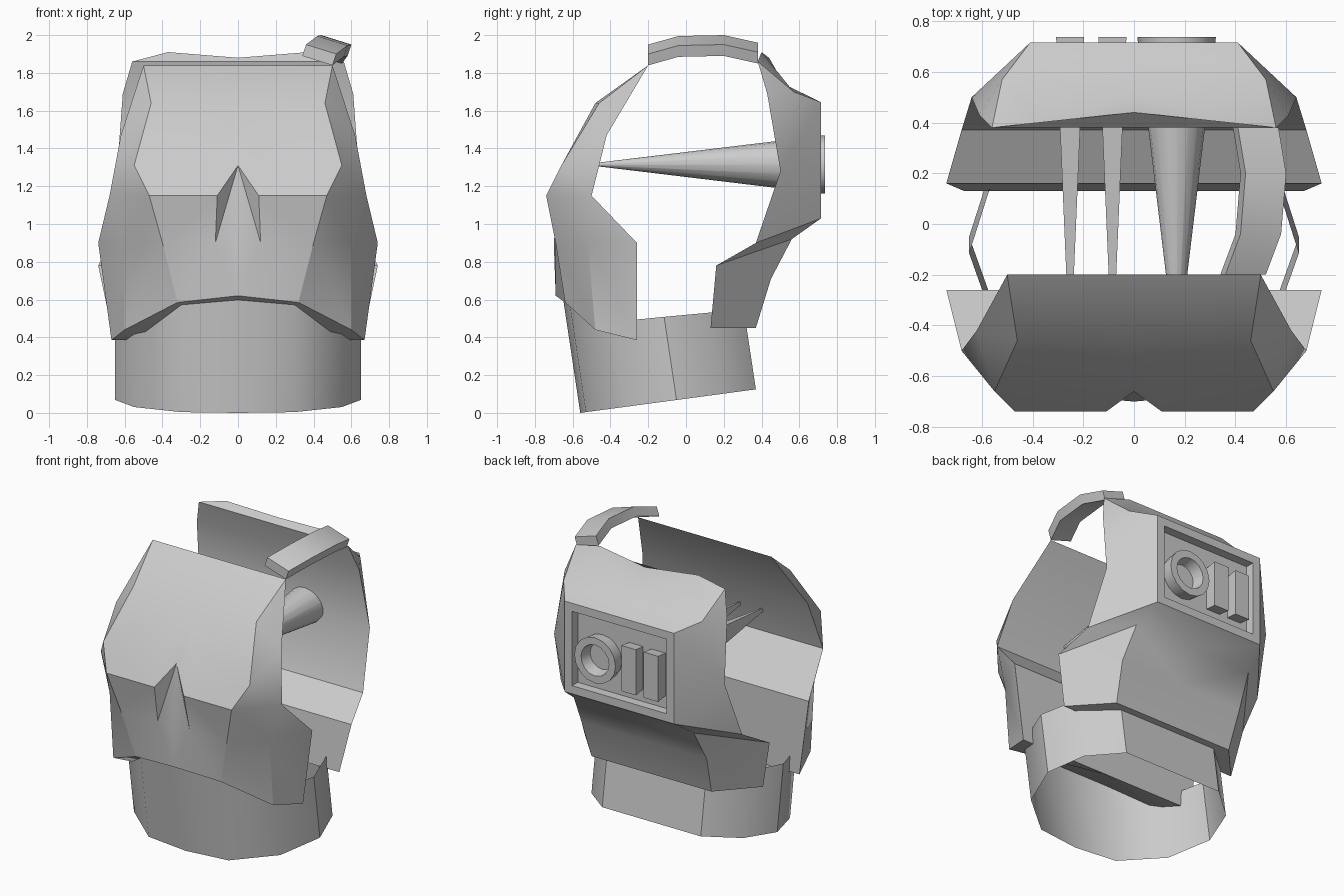
import bpy
import bmesh
import math
from mathutils import Vector

default_cube = bpy.data.objects.get("Cube")
if default_cube:
    bpy.data.objects.remove(default_cube, do_unlink=True)

# Single plain grey
grey = bpy.data.materials.new("plain grey")
grey.use_nodes = True
grey.diffuse_color = (0.6, 0.6, 0.6, 1)
grey.node_tree.nodes["Principled BSDF"].inputs["Base Color"].default_value = (0.6, 0.6, 0.6, 1)


def finish(name, bm, angle=30):
    """Turn a bmesh into a shaded, coloured object."""
    mesh = bpy.data.meshes.new(name)
    bm.to_mesh(mesh)
    bm.free()
    obj = bpy.data.objects.new(name, mesh)
    bpy.context.collection.objects.link(obj)
    mesh.materials.append(grey)
    bpy.ops.object.select_all(action='DESELECT')
    obj.select_set(True)
    bpy.context.view_layer.objects.active = obj
    bpy.ops.object.shade_smooth_by_angle(angle=math.radians(angle))
    return obj


def half_shell(points, faces, rail):
    """Build one half from named points, close it with panels ruled across
    the rail to the centre plane, and mirror it in x."""
    bm = bmesh.new()
    points = dict(points)
    for key in rail:
        points["mid_" + key] = (0, points[key][1], points[key][2])
    verts = {key: bm.verts.new(co) for key, co in points.items()}
    for face in faces:
        bm.faces.new([verts[key] for key in face.split()])
    for a, b in zip(rail, rail[1:]):
        bm.faces.new([verts[a], verts[b], verts["mid_" + b], verts["mid_" + a]])
    bmesh.ops.mirror(bm, geom=bm.verts[:] + bm.edges[:] + bm.faces[:],
                     axis='X', merge_dist=0.001)
    bmesh.ops.remove_doubles(bm, verts=bm.verts[:], dist=0.001)
    bmesh.ops.recalc_face_normals(bm, faces=bm.faces[:])
    return bm


def loft(name, sections, caps=True, angle=30):
    """Skin a row of closed sections with equal point counts."""
    bm = bmesh.new()
    rings = [[bm.verts.new(co) for co in section] for section in sections]
    count = len(rings[0])
    for low, high in zip(rings, rings[1:]):
        for i in range(count):
            j = (i + 1) % count
            bm.faces.new([low[i], low[j], high[j], high[i]])
    if caps:
        bm.faces.new(rings[0])
        bm.faces.new(rings[-1])
    bmesh.ops.recalc_face_normals(bm, faces=bm.faces[:])
    return finish(name, bm, angle)


# Front face guard: brow, flat visor, nose ridge and cheeks
front_points = {
    "crown": (0.5, -0.2, 1.84), "temple": (0.62, -0.42, 1.47),
    "ear": (0.68, -0.5, 1.15), "jaw": (0.74, -0.26, 0.9),
    "jaw_base": (0.67, -0.26, 0.385),
    "brow": (0.46, -0.46, 1.64), "brow_mid": (0, -0.48, 1.64),
    "visor_side": (0.55, -0.66, 1.31), "visor_low": (0.47, -0.74, 1.15),
    "visor_nose": (0.11, -0.74, 1.15), "bridge": (0, -0.66, 1.31),
    "nose": (0, -0.7, 0.9), "nostril": (0.12, -0.69, 0.9),
    "cheek": (0.4, -0.69, 0.9), "cheek_side": (0.6, -0.52, 0.9),
    "lip_mid": (0, -0.69, 0.62), "lip": (0.32, -0.64, 0.585),
    "lip_side": (0.6, -0.48, 0.44),
}
front_faces = [
    "crown mid_crown brow_mid brow",
    "brow brow_mid bridge visor_nose visor_low visor_side",
    "crown brow temple", "brow visor_side temple", "visor_side ear temple",
    "visor_side visor_low ear", "visor_low cheek_side ear",
    "visor_low cheek cheek_side", "ear cheek_side jaw",
    "visor_nose visor_low cheek nostril",
    "bridge visor_nose nostril", "bridge nostril nose",
    "nose nostril lip_mid", "nostril lip lip_mid", "nostril cheek lip",
    "cheek cheek_side lip_side lip", "cheek_side jaw jaw_base lip_side",
    "lip_mid lip mid_jaw_base", "lip lip_side mid_jaw_base",
    "lip_side jaw_base mid_jaw_base",
]
finish("front_guard", half_shell(front_points, front_faces,
                                 ["crown", "temple", "ear", "jaw", "jaw_base"]))

# Back guard with a framed, recessed rear panel
back_points = {
    "crown": (0.56, 0.38, 1.86), "temple": (0.61, 0.43, 1.69),
    "ear": (0.64, 0.5, 1.28), "neck": (0.68, 0.37, 0.9),
    "skirt": (0.74, 0.16, 0.78), "hem": (0.67, 0.13, 0.45),
    "ridge": (0.37, 0.4, 1.91), "ridge_mid": (0, 0.44, 1.88),
    "slope_mid": (0, 0.52, 1.74), "slope": (0.2, 0.54, 1.73),
    "shoulder": (0.52, 0.57, 1.7),
    "panel_top": (0.41, 0.715, 1.645), "panel_top_mid": (0, 0.715, 1.645),
    "panel_low": (0.41, 0.715, 1.03), "panel_low_mid": (0, 0.715, 1.03),
    "nape": (0.45, 0.56, 0.92), "nape_mid": (0, 0.56, 0.92),
    "fold": (0.47, 0.45, 0.71), "fold_mid": (0, 0.45, 0.71),
    "tail": (0.45, 0.37, 0.45), "tail_mid": (0, 0.37, 0.45),
}
back_faces = [
    "crown ridge ridge_mid mid_crown", "crown shoulder ridge",
    "ridge ridge_mid slope_mid slope", "ridge slope shoulder",
    "crown temple shoulder", "shoulder temple ear",
    "slope_mid slope panel_top panel_top_mid", "slope shoulder panel_top",
    "shoulder ear panel_top", "panel_top ear panel_low",
    "panel_low ear neck", "panel_low neck nape",
    "panel_top panel_top_mid panel_low_mid panel_low",
    "panel_low panel_low_mid nape_mid nape", "nape nape_mid fold_mid fold",
    "nape neck skirt", "nape skirt fold", "fold fold_mid tail_mid tail",
    "fold skirt hem tail", "tail tail_mid mid_hem hem",
]
back = half_shell(back_points, back_faces,
                  ["crown", "temple", "ear", "neck", "skirt", "hem"])
panel = [f for f in back.faces if all(v.co.y > 0.71 for v in f.verts)]
bmesh.ops.inset_region(back, faces=panel, thickness=0.055, use_even_offset=True)
bmesh.ops.inset_region(back, faces=panel, thickness=0.001, depth=-0.06)
finish("back_guard", back)

# Neck collar: an open, slightly leaning band (x, y, height per point)
half = [(0.3, -0.53, 0.57), (0.55, -0.33, 0.45), (0.65, -0.05, 0.44),
        (0.57, 0.2, 0.43), (0.37, 0.37, 0.42)]
outline = [(0, -0.56, 0.6)] + half + [(-x, y, h) for x, y, h in reversed(half)]
base = [Vector((x, y, (y + 0.56) * 0.134)) for x, y, h in outline]
rim = [p + Vector((0, -0.15 * h, h)) for p, (x, y, h) in zip(base, outline)]
loft("neck_collar", [base, rim], caps=False, angle=35)

# Strap joining the two guards over one side of the top
path = [(0.43, -0.2, 1.895), (0.49, -0.04, 1.94), (0.51, 0.2, 1.945), (0.48, 0.38, 1.905)]
across, thick = Vector((0.08, 0, -0.025)), Vector((0.01, 0, 0.03))
loft("top_strap", [[Vector(p) + across * a + thick * t
                    for a, t in ((-1, -1), (1, -1), (1, 1), (-1, 1))] for p in path])


# Tapered rods running from the rear panel to the visor
def rod(name, x, shape, stations):
    loft(name, [[(x + u * size, y, 1.315 + w * size) for u, w in shape]
                for y, size in stations])


circle = [(math.cos(i * math.tau / 16), math.sin(i * math.tau / 16)) for i in range(16)]
bar = [(-0.355, -1), (0.355, -1), (0.355, 1), (-0.355, 1)]
tip, end = (-0.465, 0.01), (0.737, 0.155)
rod("round_rod", 0.168, circle, [tip, end, (0.737, 0.105), (0.66, 0.09)])
for side, x in (("inner", -0.085), ("outer", -0.252)):
    rod(side + "_flat_rod", x, bar, [tip, end])
